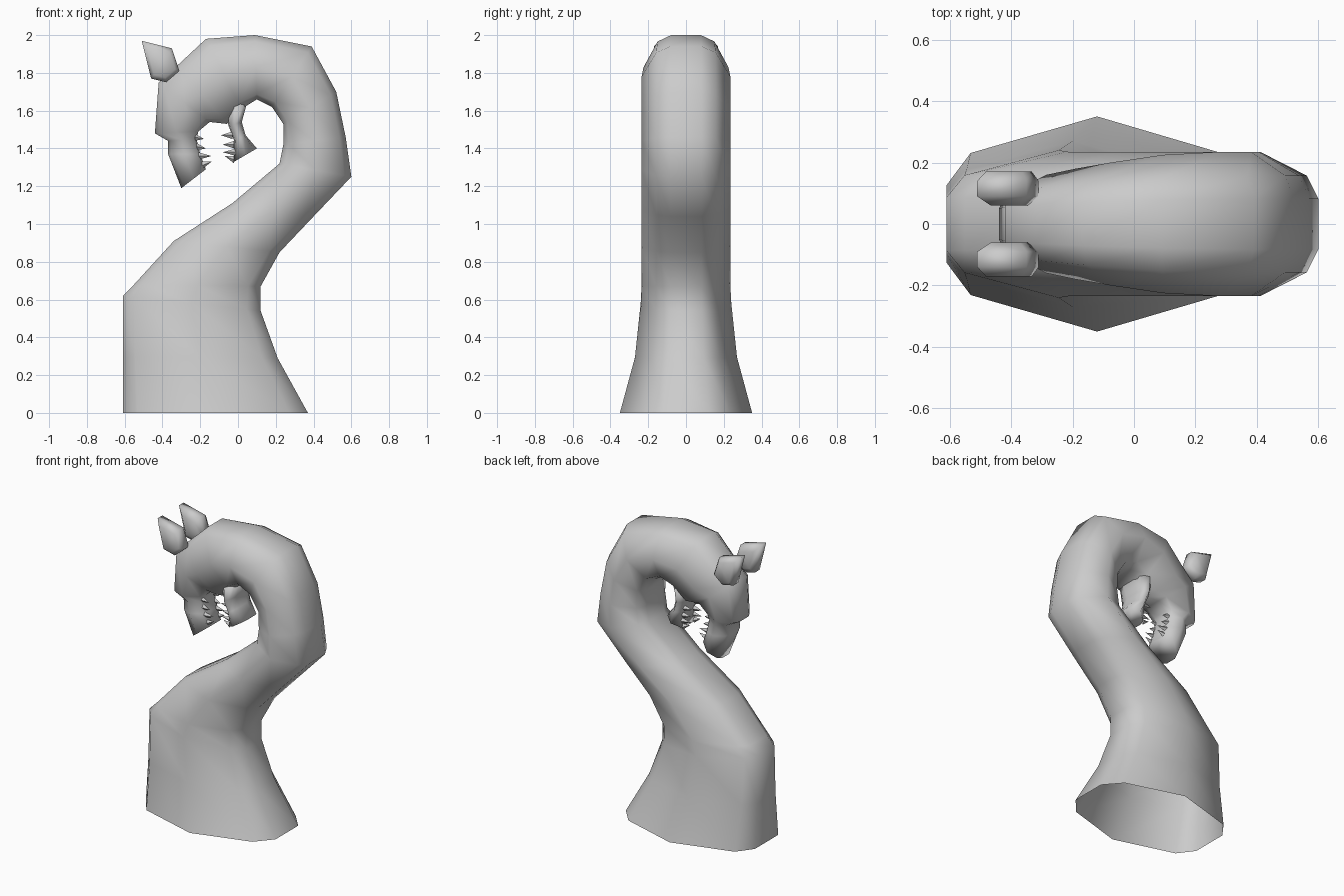
import bpy, bmesh
from mathutils import Vector

cube = bpy.data.objects.get("Cube")
if cube:
    bpy.data.objects.remove(cube, do_unlink=True)

grey = bpy.data.materials.new("stone_grey")
grey.use_nodes = True
COLOR = (0.6, 0.6, 0.6, 1)
grey.diffuse_color = COLOR
grey.node_tree.nodes["Principled BSDF"].inputs["Base Color"].default_value = COLOR

# Half section: (fraction from inner to outer edge, fraction of half width)
SECTION = [(0, .36), (.08, .66), (.5, 1), (.9, .67), (1, .35)]


def finish(name, bm, smooth=True):
    bmesh.ops.recalc_face_normals(bm, faces=bm.faces[:])
    for f in bm.faces:
        f.smooth = smooth
    me = bpy.data.meshes.new(name)
    bm.to_mesh(me)
    bm.free()
    me.materials.append(grey)
    ob = bpy.data.objects.new(name, me)
    bpy.context.collection.objects.link(ob)
    return ob


def skin(bm, rings, cap_start, cap_end):
    """Join rings of points with quads."""
    loops = [[bm.verts.new(p) for p in r] for r in rings]
    n = len(loops[0])
    for a, b in zip(loops, loops[1:]):
        for i in range(n):
            j = (i + 1) % n
            bm.faces.new((a[i], a[j], b[j], b[i]))
    if cap_start:
        bm.faces.new(loops[0])
    if cap_end:
        bm.faces.new(loops[-1])


def tube(name, stations, cap_start=False):
    """Loft stations of (inner x, inner z, outer x, outer z, half width)."""
    rings = []
    for ax, az, bx, bz, w in stations:
        half = [(ax + (bx - ax) * t, w * k, az + (bz - az) * t) for t, k in SECTION]
        rings.append(half + [(x, -y, z) for x, y, z in reversed(half)])
    bm = bmesh.new()
    skin(bm, rings, cap_start, True)
    return finish(name, bm)


# Neck, head and upper snout in one sweep, open at the base
tube("neck_and_head", [
    (-.61, 0, .37, 0, .35), (-.61, .3, .21, .29, .27), (-.61, .62, .12, .54, .24),
    (-.55, .68, .12, .67, .235), (-.34, .91, .22, .85, .235), (-.03, 1.11, .4, 1.04, .235),
    (.22, 1.32, .6, 1.25, .235), (.24, 1.42, .57, 1.46, .235), (.24, 1.53, .52, 1.7, .235),
    (.18, 1.62, .39, 1.94, .235), (.1, 1.66, .09, 2, .225), (.02, 1.61, -.17, 1.98, .2),
    (-.06, 1.53, -.32, 1.84, .18), (-.15, 1.54, -.42, 1.75, .16), (-.21, 1.49, -.44, 1.48, .14),
    (-.22, 1.45, -.37, 1.44, .12), (-.2, 1.37, -.37, 1.37, .12), (-.17, 1.29, -.3, 1.19, .11)])

# Lower jaw hanging below the cheek
tube("lower_jaw", [
    (-.07, 1.6, .05, 1.65, .14), (-.05, 1.52, .02, 1.54, .13),
    (-.02, 1.44, .04, 1.47, .12), (-.02, 1.33, .1, 1.4, .11)], cap_start=True)

# Ears: five-sided slabs with narrowed faces
OUTLINE = [(-.51, 1.97), (-.35, 1.93), (-.31, 1.81), (-.38, 1.75), (-.46, 1.77)]
cx, cz = -.4, 1.85
for side, label in ((1, "left"), (-1, "right")):
    bm = bmesh.new()
    skin(bm, [[(cx + (x - cx) * s, side * y, cz + (z - cz) * s) for x, z in OUTLINE]
              for y, s in ((.06, .6), (.09, 1), (.14, 1), (.17, .75))], True, True)
    finish(label + "_ear", bm)


# Teeth: slim four-sided spikes, mirrored across the mouth
def teeth(name, spikes, y):
    bm = bmesh.new()
    for x, z, tx, tz in spikes:
        for side in (1, -1):
            base = [bm.verts.new((x, side * y + dy, z + dz))
                    for dy, dz in ((-.015, 0), (0, .02), (.015, 0), (0, -.02))]
            tip = bm.verts.new((tx, side * y * .95, tz))
            for i in range(4):
                bm.faces.new((base[i], base[(i + 1) % 4], tip))
            bm.faces.new(base)
    finish(name, bm, False)


teeth("upper_teeth", [(-.23, 1.46, -.18, 1.45), (-.22, 1.41, -.17, 1.4),
                      (-.21, 1.36, -.14, 1.36), (-.19, 1.31, -.14, 1.33)], .06)
teeth("lower_teeth", [(-.03, 1.47, -.09, 1.47), (-.02, 1.42, -.08, 1.42),
                      (-.01, 1.38, -.08, 1.38), (-.02, 1.34, -.07, 1.36)], .06)
